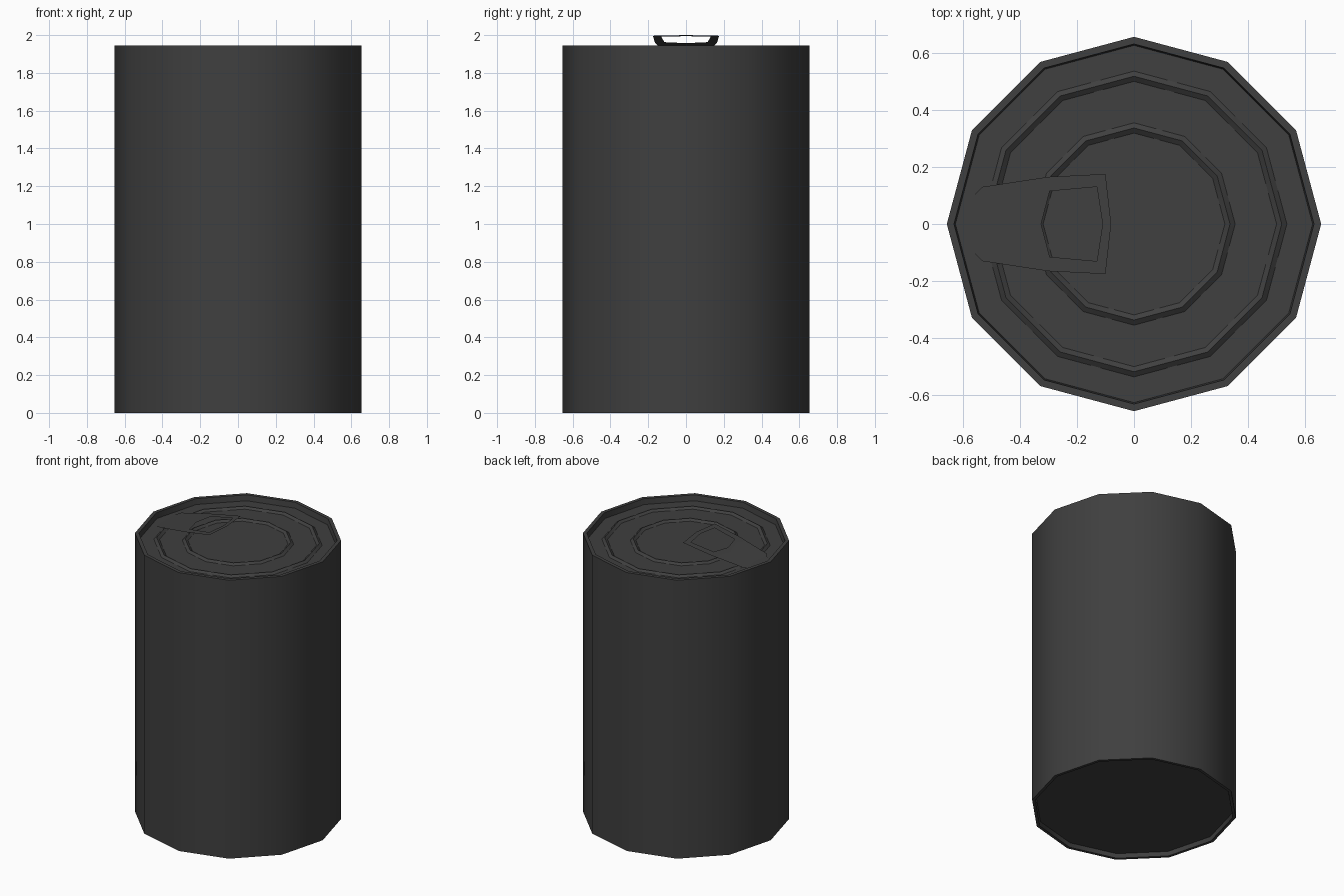
import bpy, bmesh, math
from mathutils import Vector

if "Cube" in bpy.data.objects:
    bpy.data.objects.remove(bpy.data.objects["Cube"])

SIDES = 12
TOP, LID, BASE = 1.945, 1.906, 0.03

metal = bpy.data.materials.new("dark_metal")
metal.diffuse_color = (0.05, 0.05, 0.05, 1)
metal.use_nodes = True
metal.node_tree.nodes["Principled BSDF"].inputs["Base Color"].default_value = metal.diffuse_color


def finish(name, bm, angle):
    mesh = bpy.data.meshes.new(name)
    bm.to_mesh(mesh)
    bm.free()
    mesh.materials.append(metal)
    ob = bpy.data.objects.new(name, mesh)
    bpy.context.collection.objects.link(ob)
    bpy.ops.object.select_all(action='DESELECT')
    ob.select_set(True)
    bpy.context.view_layer.objects.active = ob
    bpy.ops.object.shade_smooth_by_angle(angle=math.radians(angle))
    return ob


def ridge(r, width=0.018, height=0.013):
    return [(r + width, LID), (r, LID + height), (r - width, LID)]


# Can body: profile from bottom centre, up the wall, over the rim and ridged lid
profile = [(0, BASE), (0.63, BASE), (0.635, 0), (0.655, 0), (0.655, TOP),
           (0.63, TOP), (0.625, LID)] + ridge(0.517) + ridge(0.336) + [(0, LID)]
bm = bmesh.new()
verts = [bm.verts.new((r, 0, z)) for r, z in profile]
edges = [bm.edges.new(pair) for pair in zip(verts, verts[1:])]
bmesh.ops.spin(bm, geom=verts + edges, cent=(0, 0, 0), axis=(0, 0, 1),
               angle=math.tau, steps=SIDES)
bmesh.ops.remove_doubles(bm, verts=bm.verts[:], dist=1e-4)
bmesh.ops.recalc_face_normals(bm, faces=bm.faces[:])
finish("can_body", bm, 33)


# Pull tab: thin tilted sheet with a finger hole, half modelled and mirrored
def tab_height(x):
    if x > -0.53:
        return 2.0 + (x + 0.08) * 0.174
    return 1.9217 + (x + 0.53) * 0.4


points = [(-0.08, 0), (-0.10, 0.175), (-0.30, 0.165), (-0.53, 0.13),
          (-0.57, 0.09), (-0.57, 0), (-0.53, 0),
          (-0.11, 0), (-0.13, 0.13), (-0.295, 0.115), (-0.325, 0)]
faces = [(0, 1, 8, 7), (1, 2, 9, 8), (2, 3, 6, 10, 9), (3, 4, 5, 6)]
bm = bmesh.new()
verts = [bm.verts.new(Vector((x, y, tab_height(x)))) for x, y in points]
for f in faces:
    bm.faces.new([verts[i] for i in f])
tab = finish("pull_tab", bm, 30)
mirror = tab.modifiers.new("mirror", 'MIRROR')
mirror.use_axis = (False, True, False)
